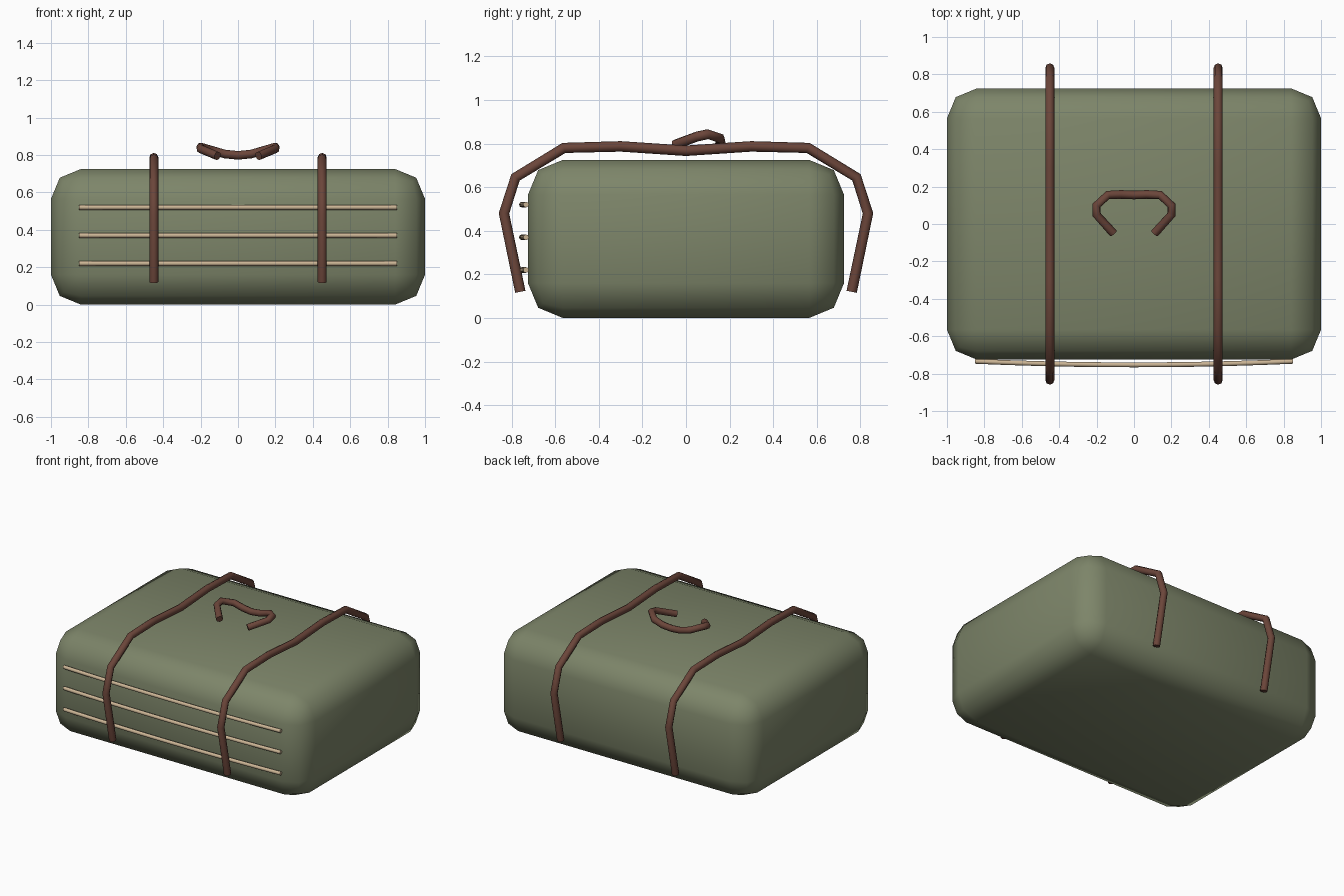
import bpy, bmesh, math

if "Cube" in bpy.data.objects:
    bpy.data.objects.remove(bpy.data.objects["Cube"])


def material(name, col):
    m = bpy.data.materials.new(name)
    m.diffuse_color = (*col, 1)
    m.use_nodes = True
    m.node_tree.nodes["Principled BSDF"].inputs["Base Color"].default_value = m.diffuse_color
    return m


green = material("olive canvas", (0.205, 0.235, 0.142))
brown = material("brown leather", (0.147, 0.060, 0.042))
tan = material("pale cane", (0.60, 0.46, 0.30))


def finish(ob, mat, angle):
    ob.data.materials.clear()
    ob.data.materials.append(mat)
    bpy.ops.object.select_all(action='DESELECT')
    ob.select_set(True)
    bpy.context.view_layer.objects.active = ob
    if ob.type == 'CURVE':
        bpy.ops.object.convert(target='MESH')
        ob = bpy.context.view_layer.objects.active
    bpy.ops.object.shade_smooth_by_angle(angle=math.radians(angle))
    return ob


def tube(name, pts, radius, mat):
    cu = bpy.data.curves.new(name, 'CURVE')
    cu.dimensions = '3D'
    cu.bevel_depth = radius
    cu.bevel_resolution = 2
    cu.use_fill_caps = True
    sp = cu.splines.new('POLY')
    sp.points.add(len(pts) - 1)
    for p, co in zip(sp.points, pts):
        p.co = (*co, 1)
    ob = bpy.data.objects.new(name, cu)
    bpy.context.collection.objects.link(ob)
    return finish(ob, mat, 50)


def mirrored(half, axis):
    # half runs from one end to the middle point; append its mirror image
    flip = [tuple(-c if i == axis else c for i, c in enumerate(p)) for p in half[-2::-1]]
    return half + flip


# rounded body
me = bpy.data.meshes.new("bag_body")
bm = bmesh.new()
bmesh.ops.create_cube(bm, size=1)
for v in bm.verts:
    v.co = (v.co.x * 2, v.co.y * 1.45, (v.co.z + 0.5) * 0.725)
bmesh.ops.bevel(bm, geom=bm.edges[:], offset=0.16, segments=2, profile=0.5, affect='EDGES')
bm.to_mesh(me)
bm.free()
body = bpy.data.objects.new("bag_body", me)
bpy.context.collection.objects.link(body)
finish(body, green, 50)

# two straps over the top
half = [(-0.76, 0.12), (-0.835, 0.48), (-0.782, 0.645), (-0.56, 0.78), (-0.3, 0.787), (0, 0.767)]
for side, x in (("left", -0.45), ("right", 0.45)):
    tube("strap_" + side, mirrored([(x, y, z) for y, z in half], 1), 0.024, brown)

# carrying handle lying on the lid
handle = [(-0.11, -0.05, 0.795), (-0.2, 0.05, 0.832), (-0.2, 0.10, 0.843),
          (-0.14, 0.155, 0.825), (-0.07, 0.158, 0.805), (0, 0.155, 0.798)]
tube("handle", mirrored(handle, 0), 0.023, brown)

# three bowed cane rods on the front
for i in range(3):
    pts = []
    for k in range(11):
        t = k / 5 - 1
        pts.append((0.85 * t, -0.734 - 0.019 * (1 - t * t), 0.22 + 0.15 * i))
    tube(f"front_rod_{i + 1}", pts, 0.013, tan)
